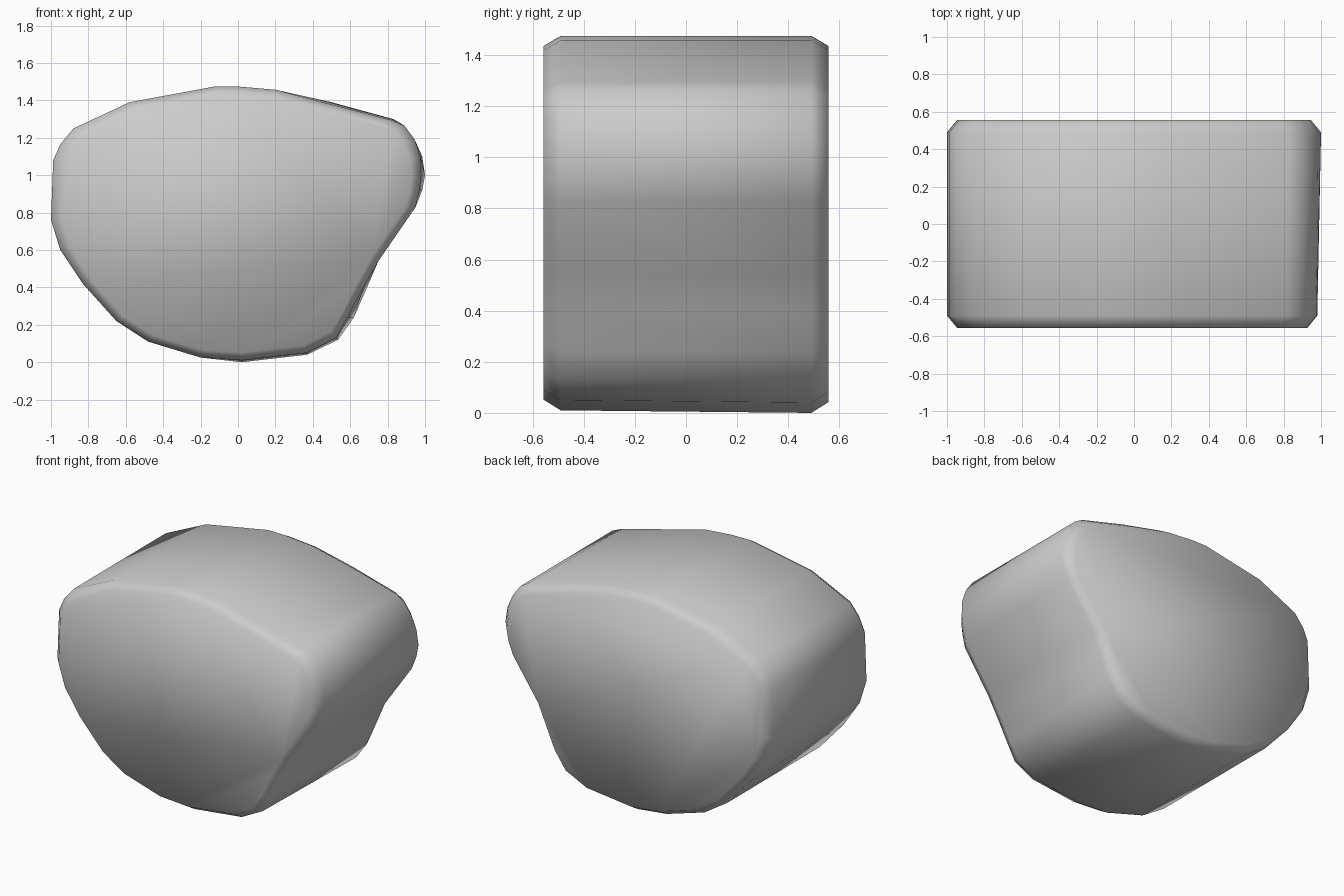
import bpy, bmesh

if "Cube" in bpy.data.objects:
    bpy.data.objects.remove(bpy.data.objects["Cube"])

# Outline seen from the front (x, z), clockwise from the crown
BACK = [(-0.12, 1.475), (0.0, 1.474), (0.2, 1.457), (0.5, 1.39), (0.83, 1.30), (0.89, 1.265),
        (0.945, 1.19), (0.985, 1.10), (1.0, 1.0), (0.985, 0.92), (0.95, 0.83),
        (0.75, 0.54), (0.69, 0.40), (0.62, 0.24), (0.535, 0.12), (0.37, 0.04),
        (0.02, 0.0), (-0.2, 0.025), (-0.48, 0.11), (-0.65, 0.22), (-0.83, 0.42),
        (-0.95, 0.60), (-1.0, 0.76), (-0.988, 1.08), (-0.95, 1.165),
        (-0.88, 1.25), (-0.58, 1.39)]

# Small differences of the front end: index -> (dx, dz)
FRONT_SHIFT = {3: (0, -0.012), 4: (-0.01, -0.005), 7: (-0.01, 0), 8: (-0.02, 0),
               9: (-0.015, 0), 12: (-0.02, 0.0), 13: (-0.035, 0.0),
               14: (-0.01, 0.01), 15: (0, 0.01), 16: (0, 0.01)}
FRONT = [(x + FRONT_SHIFT.get(i, (0, 0))[0], z + FRONT_SHIFT.get(i, (0, 0))[1])
         for i, (x, z) in enumerate(BACK)]


def ring(bm, outline, y, s):
    """One cross-section, scaled about the middle of the outline."""
    return [bm.verts.new((x * s, y, 0.76 + (z - 0.76) * s)) for x, z in outline]


# Rounded block: chamfered rim, straight body, chamfered rim
bm = bmesh.new()
rings = [ring(bm, FRONT, -0.557, 0.945), ring(bm, FRONT, -0.49, 1.0),
         ring(bm, BACK, 0.49, 1.0), ring(bm, BACK, 0.557, 0.945)]
n = len(BACK)
for a, b in zip(rings, rings[1:]):
    for i in range(n):
        j = (i + 1) % n
        bm.faces.new((a[i], a[j], b[j], b[i]))
bm.faces.new(rings[0])
bm.faces.new(rings[-1])
bmesh.ops.recalc_face_normals(bm, faces=bm.faces)
for f in bm.faces:
    f.smooth = True

mesh = bpy.data.meshes.new("rounded_block")
bm.to_mesh(mesh)
bm.free()
bpy.context.collection.objects.link(bpy.data.objects.new("rounded_block", mesh))
